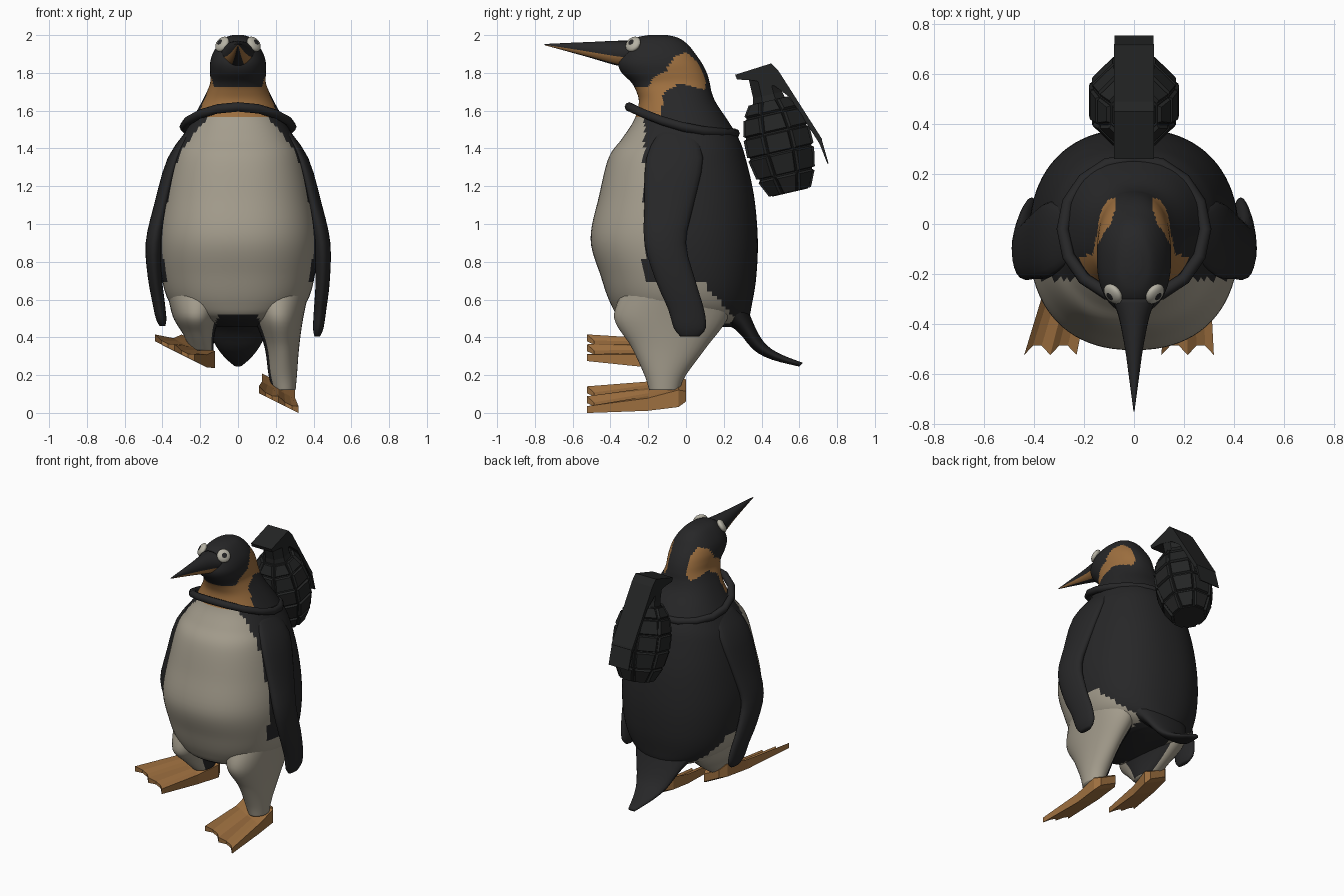
import bpy, bmesh, math
from mathutils import Vector, Matrix

if "Cube" in bpy.data.objects:
    bpy.data.objects.remove(bpy.data.objects["Cube"])


def material(name, rgb):
    m = bpy.data.materials.new(name)
    m.diffuse_color = (*rgb, 1)
    m.use_nodes = True
    m.node_tree.nodes["Principled BSDF"].inputs["Base Color"].default_value = m.diffuse_color
    return m


MATS = [material("black_feathers", (0.02, 0.02, 0.021)),
        material("belly_white", (0.37, 0.335, 0.265)),
        material("orange", (0.34, 0.16, 0.05)),
        material("dark_iron", (0.017, 0.018, 0.018)),
        material("eye_white", (0.46, 0.44, 0.37))]
BLACK, WHITE, ORANGE, IRON, EYE = range(5)


def finish(bm, name, mat=BLACK, smooth=True):
    bmesh.ops.recalc_face_normals(bm, faces=bm.faces[:])
    me = bpy.data.meshes.new(name)
    for m in MATS:
        me.materials.append(m)
    for f in bm.faces:
        f.smooth = smooth
        if mat is not None:
            f.material_index = mat
    bm.to_mesh(me)
    bm.free()
    ob = bpy.data.objects.new(name, me)
    bpy.context.collection.objects.link(ob)
    return ob


def resample(rows, k):
    """Smooth interpolation between rows of numbers."""
    out = []
    for i in range(len(rows) - 1):
        a, b = rows[max(i - 1, 0)], rows[i]
        c, d = rows[i + 1], rows[min(i + 2, len(rows) - 1)]
        for j in range(k):
            t = j / k
            out.append([0.5 * (2 * q + (r - p) * t + (2 * p - 5 * q + 4 * r - s) * t * t
                               + (3 * q - p - 3 * r + s) * t ** 3)
                        for p, q, r, s in zip(a, b, c, d)])
    return out + [list(rows[-1])]


def loft_mesh(rings, n, power=2.0, closed=False, phase=0.0, paint=None):
    """Skin rings given as (centre, axis u, axis v); paint picks a colour per face."""
    bm = bmesh.new()

    def se(x):
        return math.copysign(abs(x) ** (2 / power), x)
    angles = [2 * math.pi * i / n + phase for i in range(n)]
    grid = [[bm.verts.new(Vector(c) + Vector(u) * se(math.cos(a)) + Vector(v) * se(math.sin(a)))
             for a in angles] for c, u, v in rings]
    pairs = list(zip(grid, grid[1:]))
    if closed:
        pairs.append((grid[-1], grid[0]))
    for lo, hi in pairs:
        for i in range(n):
            j = (i + 1) % n
            f = bm.faces.new((lo[i], lo[j], hi[j], hi[i]))
            if paint:
                f.material_index = paint(f.calc_center_median(), angles[i] + math.pi / n)
    if not closed:
        for ring in (grid[0], grid[-1]):
            f = bm.faces.new(ring)
            if paint:
                f.material_index = paint(f.calc_center_median(), -math.pi / 2)
    return bm


def flat_rings(rows):
    """Horizontal rings from (x, y, z, rx, ry)."""
    return [((x, y, z), (rx, 0, 0), (0, ry, 0)) for x, y, z, rx, ry in rows]


def inside(px, py, poly):
    hit = False
    for (x1, y1), (x2, y2) in zip(poly, poly[1:] + poly[:1]):
        if (y1 > py) != (y2 > py) and px < (x2 - x1) * (py - y1) / (y2 - y1) + x1:
            hit = not hit
    return hit


# Body and head in one skin: z, half width, front y, back y
BODY = [(0.455, 0.12, -0.18, 0.28), (0.50, 0.27, -0.34, 0.33), (0.58, 0.36, -0.40, 0.35),
        (0.72, 0.405, -0.45, 0.372), (0.92, 0.42, -0.505, 0.38), (1.15, 0.39, -0.46, 0.36),
        (1.35, 0.345, -0.41, 0.315), (1.45, 0.30, -0.34, 0.28), (1.55, 0.245, -0.275, 0.22),
        (1.64, 0.195, -0.25, 0.16), (1.70, 0.165, -0.262, 0.135), (1.75, 0.147, -0.29, 0.125),
        (1.80, 0.148, -0.34, 0.11), (1.85, 0.148, -0.36, 0.085), (1.90, 0.135, -0.345, 0.05),
        (1.95, 0.105, -0.32, 0.01), (1.985, 0.07, -0.27, -0.04), (2.0, 0.03, -0.20, -0.10)]
PATCH = [(-0.4, 1.58), (-0.13, 1.56), (-0.12, 1.69), (-0.04, 1.745), (0.1, 1.71), (0.105, 1.76),
         (0.06, 1.86), (0.0, 1.91), (-0.06, 1.885), (-0.11, 1.81), (-0.18, 1.765),
         (-0.2, 1.73), (-0.4, 1.72)]


def paint_body(p, a):
    x = abs(p.x)
    if inside(p.y, p.z, PATCH) and (p.y < -0.15 or x > 0.07):
        return ORANGE
    if p.z > 1.585 or (x < 0.11 and p.z < 0.525):
        return BLACK
    if p.y < -0.22:
        return WHITE
    if p.z < 0.68 and x > 0.15 and p.y < 0.1 + (0.68 - p.z) * 0.9:
        return WHITE
    return BLACK


rows = [(0, (f + b) / 2, z, w, (b - f) / 2) for z, w, f, b in BODY]
finish(loft_mesh(flat_rings(resample(rows, 6)), 80, 2.3, paint=paint_body), "body", None)

# Beak with an orange stripe on each lower side: y, z, rx, rz
BEAK = [(-0.30, 1.90, 0.09, 0.07), (-0.37, 1.905, 0.062, 0.065), (-0.5, 1.921, 0.036, 0.043),
        (-0.6, 1.933, 0.022, 0.027), (-0.75, 1.95, 0.002, 0.003)]
finish(loft_mesh([((0, y, z), (rx, 0, 0), (0, 0, rz)) for y, z, rx, rz in resample(BEAK, 3)], 24,
                 paint=lambda p, a: ORANGE if -0.85 < math.sin(a) < -0.15 else BLACK),
       "beak", None)

# Eyes: flattened balls with a dark pupil at the outward pole
for s, side in ((1, "right"), (-1, "left")):
    bm = bmesh.new()
    bmesh.ops.create_uvsphere(bm, u_segments=16, v_segments=16, radius=0.045)
    for f in bm.faces:
        f.material_index = BLACK if f.calc_center_median().z > 0.0415 else EYE
    turn = Vector((0.62 * s, -0.5, 0.5)).to_track_quat('Z', 'Y').to_matrix().to_4x4()
    bm.transform(Matrix.Translation((0.084 * s, -0.28, 1.952)) @ turn
                 @ Matrix.Diagonal((1, 1, 0.5, 1)))
    finish(bm, side + "_eye", None)

# Flippers: x, y, z, rx, ry
WING = [(0.24, -0.05, 1.51, 0.02, 0.08), (0.332, -0.06, 1.35, 0.04, 0.15),
        (0.40, -0.09, 1.1, 0.045, 0.13), (0.443, -0.11, 0.9, 0.046, 0.11),
        (0.448, -0.055, 0.7, 0.038, 0.105), (0.435, 0.0, 0.55, 0.033, 0.095),
        (0.425, 0.02, 0.45, 0.028, 0.085), (0.42, 0.02, 0.405, 0.015, 0.05)]
for s, side in ((1, "right"), (-1, "left")):
    rows = []
    for x, y, z, rx, ry in WING:
        drop = max(0.9 - z, 0)
        if s < 0:       # the left flipper hangs a little higher and closer
            x, z = x - 0.04 * drop, z + 0.11 * drop
        rows.append((s * x, y, z, rx, ry))
    finish(loft_mesh(flat_rings(resample(rows, 3)), 20), side + "_flipper")

# Legs, the left one lifted: x, y, z, rx, ry
LEGS = {"right": [(0.205, -0.05, 0.64, 0.17, 0.29), (0.215, -0.08, 0.5, 0.13, 0.30),
                  (0.232, -0.09, 0.35, 0.092, 0.2), (0.237, -0.11, 0.2, 0.075, 0.11),
                  (0.245, -0.115, 0.12, 0.06, 0.08)],
        "left": [(-0.205, -0.05, 0.64, 0.17, 0.29), (-0.22, -0.08, 0.51, 0.125, 0.29),
                 (-0.208, -0.09, 0.42, 0.085, 0.2), (-0.19, -0.11, 0.33, 0.06, 0.09)]}
for side, rows in LEGS.items():
    s = 1 if side == "right" else -1
    finish(loft_mesh(flat_rings(resample(rows, 6)), 32,
                     paint=lambda p, a: BLACK if s * math.cos(a) < -0.45 and math.sin(a) > -0.5
                     else WHITE), side + "_leg", None)


# Webbed feet: rows of y, half width, top z, bottom z, with ridged toes at the front
def foot(name, heel_x, front_x, heel_lift, front_lift):
    shape = [(0.0, 0.06, 0.145, 0.09), (-0.04, 0.088, 0.165, 0.075),
             (-0.2, 0.088, 0.12, 0.055), (-0.5, 0.105, 0.078, 0.052)]
    bm = bmesh.new()
    tops, bots = [], []
    for y, w, top, bot in shape:
        t = -y / 0.5
        cx = heel_x + (front_x - heel_x) * t
        lift = heel_lift + (front_lift - heel_lift) * t
        top_row, bot_row = [], []
        for i in range(7):
            u = i / 3 - 1
            toe = (1 if i % 3 == 0 else -0.5) * t * t
            x, yy, z = cx + u * w, y - 0.025 * toe, lift - 0.5 * u * w
            top_row.append(bm.verts.new((x, yy, z + top + 0.01 * toe)))
            bot_row.append(bm.verts.new((x, yy, z + bot)))
        tops.append(top_row)
        bots.append(bot_row)
    for grid in (tops, bots):
        for a, b in zip(grid, grid[1:]):
            for i in range(6):
                bm.faces.new((a[i], a[i + 1], b[i + 1], b[i]))
    for r in (0, -1):
        for i in range(6):
            bm.faces.new((tops[r][i], tops[r][i + 1], bots[r][i + 1], bots[r][i]))
    for r in range(3):
        for i in (0, -1):
            bm.faces.new((tops[r][i], tops[r + 1][i], bots[r + 1][i], bots[r][i]))
    finish(bm, name, ORANGE, False)


foot("right_foot", 0.215, 0.215, 0.0, 0.0)
foot("left_foot", -0.20, -0.335, 0.2, 0.275)

# Tail: y, z, half width, half thickness
TAIL = [(0.2, 0.6, 0.26, 0.12), (0.30, 0.48, 0.18, 0.055), (0.38, 0.36, 0.12, 0.035),
        (0.47, 0.30, 0.075, 0.025), (0.61, 0.255, 0.025, 0.014)]
finish(loft_mesh([((0, y, z), (w, 0, 0), (0, 0.7 * t, 0.7 * t))
                  for y, z, w, t in resample(TAIL, 3)], 20), "tail")

# Neck ring, dipping towards the back
ring = []
for i in range(16):
    a = 2 * math.pi * i / 16
    c, s = math.cos(a), math.sin(a)
    ring.append(((0.285 * c, -0.02 + 0.28 * s, 1.515 - 0.07 * s + 0.035 * s * s),
                 (0.025 * c, 0.025 * s, 0), (0, 0, 0.025)))
finish(loft_mesh(ring, 8, closed=True), "neck_ring")

# Grenade: an eight sided shell with raised blocks, leaning towards the neck
LEAN = Matrix.Translation((0, 0.495, 1.41)) @ Matrix.Rotation(math.radians(13), 4, 'X')
SHELL = [(-0.25, 0.105), (-0.15, 0.155), (-0.03, 0.18), (0.08, 0.178), (0.18, 0.15), (0.25, 0.10)]
bm = loft_mesh(flat_rings([(0, 0, h, r, r) for h, r in SHELL]), 8, phase=math.pi / 8)
bmesh.ops.recalc_face_normals(bm, faces=bm.faces[:])
blocks = [f for f in bm.faces if len(f.verts) == 4]
bmesh.ops.inset_individual(bm, faces=blocks, thickness=0.006, depth=0)
bmesh.ops.inset_individual(bm, faces=blocks, thickness=0.008, depth=0.014)
bm.transform(LEAN)
finish(bm, "grenade_shell", IRON, False)

bm = loft_mesh(flat_rings([(0, 0, 0.22, 0.1, 0.1), (0, 0, 0.28, 0.085, 0.085),
                           (0, 0, 0.39, 0.085, 0.085)]), 8, phase=math.pi / 8)
bm.transform(LEAN)
finish(bm, "grenade_neck", IRON, False)


# Safety lever: side profiles in y, z widened across x
def prism(name, profile, half):
    bm = bmesh.new()
    a, b = [[bm.verts.new((x, y, z)) for y, z in profile] for x in (-half, half)]
    bm.faces.new(a)
    bm.faces.new(b)
    for i in range(len(a)):
        j = (i + 1) % len(a)
        bm.faces.new((a[i], a[j], b[j], b[i]))
    finish(bm, name, IRON, False)


prism("safety_lever", [(0.26, 1.79), (0.45, 1.85), (0.49, 1.81), (0.72, 1.45), (0.71, 1.42),
                       (0.55, 1.67), (0.47, 1.73), (0.36, 1.76), (0.27, 1.765)], 0.08)
prism("lever_tip", [(0.70, 1.45), (0.715, 1.46), (0.755, 1.32), (0.748, 1.32), (0.705, 1.43)], 0.078)
